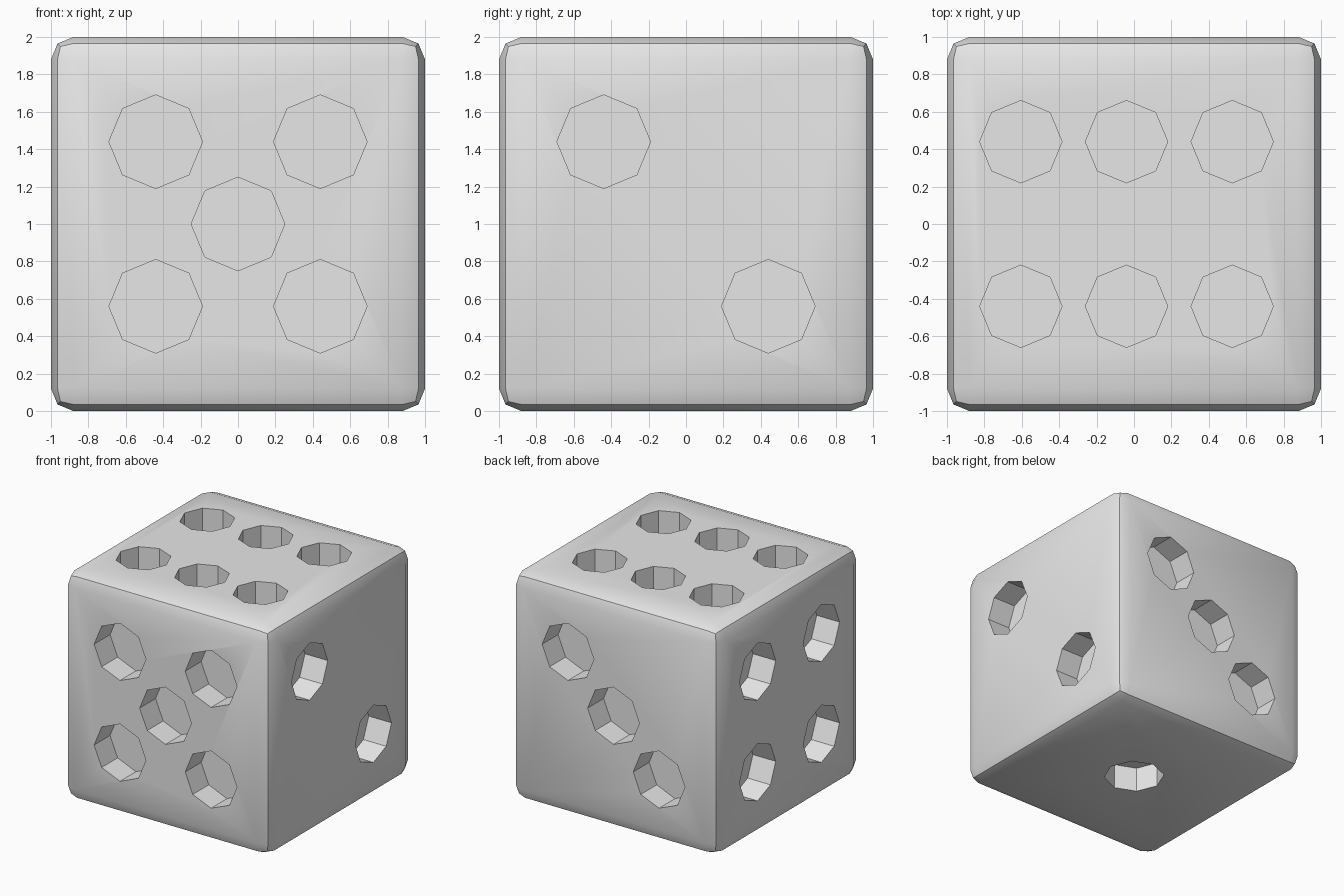
import bpy, bmesh, math
from mathutils import Matrix, Vector

if "Cube" in bpy.data.objects:
    bpy.data.objects.remove(bpy.data.objects["Cube"])

DEPTH = 0.22   # pip depth
P = 0.44       # pip spacing from face centre

grey = bpy.data.materials.new("light_grey")
grey.diffuse_color = (0.8, 0.8, 0.8, 1)
grey.use_nodes = True
grey.node_tree.nodes["Principled BSDF"].inputs["Base Color"].default_value = grey.diffuse_color

# Die body: cube with softly bevelled edges
bpy.ops.mesh.primitive_cube_add(size=2, location=(0, 0, 1))
die = bpy.context.object
die.name = "die"
die.data.materials.append(grey)
bevel = die.modifiers.new("rounded_edges", 'BEVEL')
bevel.width = 0.12
bevel.segments = 2
bevel.limit_method = 'NONE'

# Pips per face: (outward normal, radius, offsets along the two other axes)
four = [(-P, -P), (-P, P), (P, -P), (P, P)]
six = [(x, y) for x in (-0.605, -0.04, 0.525) for y in (-P, P)]
faces = [
    ((0, 0, -1), 0.25, [(0, 0)]),
    ((1, 0, 0), 0.25, [(-P, P), (P, -P)]),
    ((0, 1, 0), 0.25, [(P, P), (0, 0), (-P, -P)]),
    ((-1, 0, 0), 0.25, four),
    ((0, -1, 0), 0.25, four + [(0, 0)]),
    ((0, 0, 1), 0.22, six),
]

# Octagonal cutters, all in one mesh
bm = bmesh.new()
for normal, radius, pips in faces:
    n = Vector(normal)
    axis = max(range(3), key=lambda i: abs(n[i]))
    a, b = [i for i in range(3) if i != axis]
    turn = Matrix.Identity(4) if axis == 2 else Matrix.Rotation(
        math.pi / 2, 4, 'Y' if axis == 0 else 'X')
    for u, v in pips:
        centre = n.copy()          # cutter is half in, half out of the face
        centre[a], centre[b] = u, v
        centre.z += 1
        bmesh.ops.create_cone(bm, cap_ends=True, segments=8, radius1=radius,
                              radius2=radius, depth=2 * DEPTH,
                              matrix=Matrix.Translation(centre) @ turn)
bmesh.ops.recalc_face_normals(bm, faces=bm.faces)
mesh = bpy.data.meshes.new("pip_cutter")
bm.to_mesh(mesh)
bm.free()
mesh.materials.append(grey)
cutter = bpy.data.objects.new("pip_cutter", mesh)
bpy.context.collection.objects.link(cutter)
cutter.hide_render = True

# Cut the pips
cut = die.modifiers.new("pips", 'BOOLEAN')
cut.operation = 'DIFFERENCE'
cut.solver = 'EXACT'
cut.object = cutter
bpy.context.view_layer.objects.active = die
for name in ("rounded_edges", "pips"):
    bpy.ops.object.modifier_apply(modifier=name)
bpy.data.objects.remove(cutter)

# Smooth the bevels into the faces, keep pip rims sharp
die.select_set(True)
bpy.ops.object.shade_smooth_by_angle(angle=math.radians(30))
